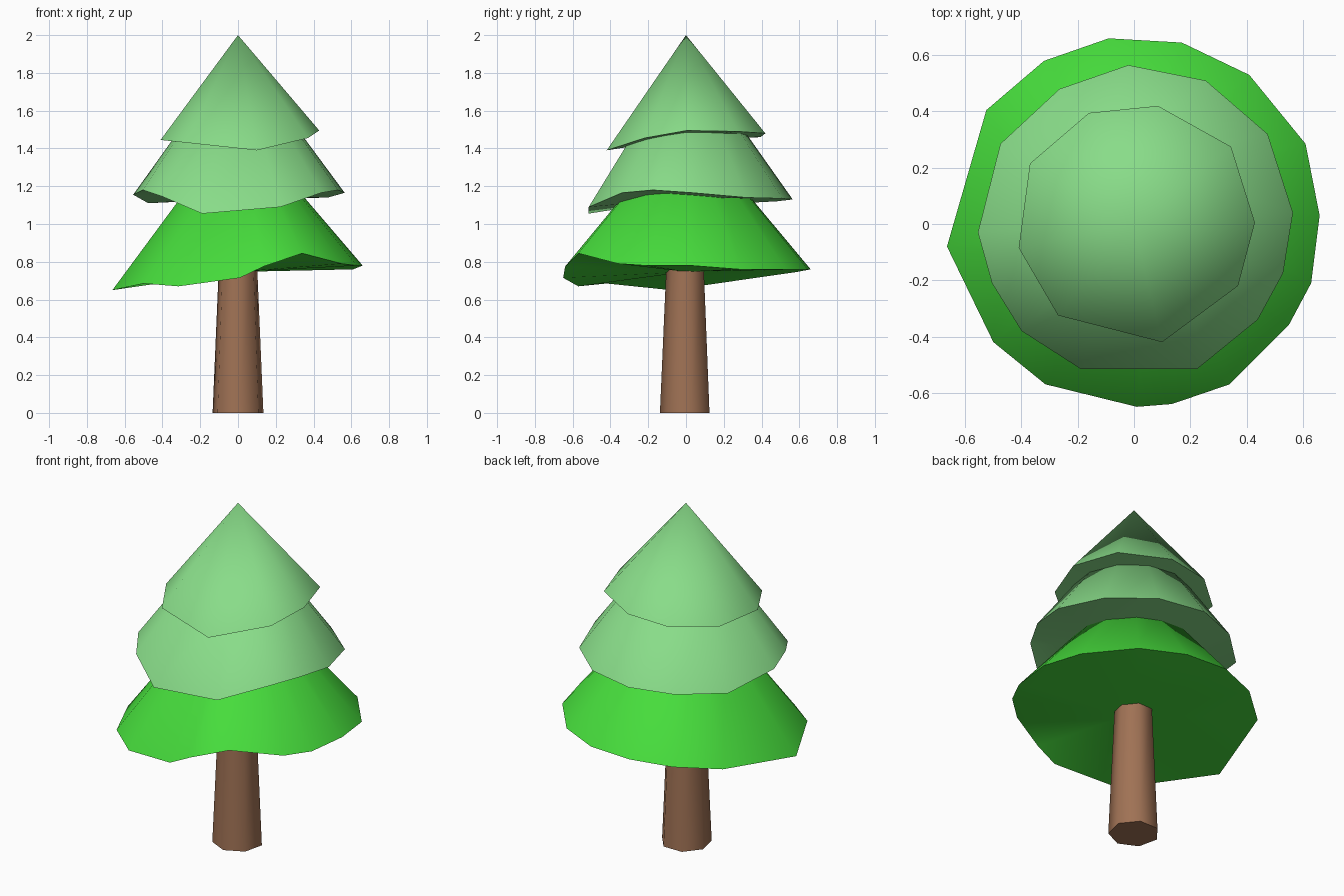
import bpy, math

if "Cube" in bpy.data.objects:
    bpy.data.objects.remove(bpy.data.objects["Cube"])


def material(name, rgb):
    m = bpy.data.materials.new(name)
    m.diffuse_color = (*rgb, 1)
    m.use_nodes = True
    m.node_tree.nodes["Principled BSDF"].inputs["Base Color"].default_value = m.diffuse_color
    return m


bright_green = material("bright_green", (0.062, 0.72, 0.045))
light_green = material("light_green", (0.25, 0.72, 0.25))
bark_brown = material("bark_brown", (0.35, 0.168, 0.09))


def finish(name, verts, faces, mat):
    mesh = bpy.data.meshes.new(name)
    mesh.from_pydata(verts, [], faces)
    mesh.materials.append(mat)
    ob = bpy.data.objects.new(name, mesh)
    bpy.context.collection.objects.link(ob)
    bpy.ops.object.select_all(action='DESELECT')
    ob.select_set(True)
    bpy.context.view_layer.objects.active = ob
    bpy.ops.object.shade_smooth_by_angle(angle=math.radians(62))


def tier(name, rim, apex, cut, mat):
    """Cone skirt from an uneven rim towards the apex, cut off where hidden (cut > 0)."""
    n = len(rim)
    verts = list(rim) + [(0, 0, sum(p[2] for p in rim) / n)]
    faces = [((i + 1) % n, i, n) for i in range(n)]          # underside
    if cut:
        verts += [(x * cut, y * cut, apex + (z - apex) * cut) for x, y, z in rim]
        t = n + 1
        faces += [(i, (i + 1) % n, t + (i + 1) % n, t + i) for i in range(n)]
        faces.append(tuple(range(t, t + n)))
    else:
        verts.append((0, 0, apex))
        faces += [(i, (i + 1) % n, n + 1) for i in range(n)]
    finish(name, verts, faces, mat)


# Foliage tiers, rims run counter-clockwise
tier("lower_foliage", [
    (0.66, 0.03, 0.78), (0.61, 0.285, 0.76), (0.41, 0.53, 0.76),
    (0.17, 0.645, 0.76), (-0.09, 0.66, 0.76), (-0.32, 0.58, 0.745),
    (-0.525, 0.405, 0.72), (-0.665, -0.08, 0.65), (-0.5, -0.42, 0.685),
    (-0.315, -0.57, 0.67), (0.01, -0.65, 0.715), (0.135, -0.64, 0.775),
    (0.34, -0.57, 0.845), (0.55, -0.36, 0.79), (0.63, -0.21, 0.78),
], 1.55, 0.35, bright_green)

tier("middle_foliage", [
    (0.565, 0.04, 1.165), (0.475, 0.32, 1.14), (0.255, 0.51, 1.135),
    (-0.02, 0.565, 1.13), (-0.265, 0.48, 1.12), (-0.475, 0.285, 1.11),
    (-0.555, -0.03, 1.155), (-0.505, -0.21, 1.18), (-0.4, -0.38, 1.145),
    (-0.19, -0.515, 1.055), (0.225, -0.515, 1.09), (0.44, -0.34, 1.165),
    (0.53, -0.175, 1.18),
], 1.93, 0.5, light_green)

tier("upper_foliage", [
    (0.43, 0.005, 1.495), (0.345, 0.275, 1.49), (0.085, 0.42, 1.48),
    (-0.16, 0.395, 1.46), (-0.37, 0.215, 1.45), (-0.41, -0.085, 1.445),
    (-0.27, -0.325, 1.43), (0.1, -0.42, 1.39), (0.37, -0.22, 1.455),
], 2.0, 0, light_green)

# Trunk: tapered seven-sided column
N = 7
ring = [(math.cos(a), math.sin(a)) for a in
        (-math.pi / 2 + 2 * math.pi * i / N for i in range(N))]
verts = [(0.138 * c, 0.138 * s, 0) for c, s in ring] + \
        [(0.103 * c, 0.103 * s, 0.8) for c, s in ring]
faces = [(i, (i + 1) % N, N + (i + 1) % N, N + i) for i in range(N)]
faces += [tuple(reversed(range(N))), tuple(range(N, 2 * N))]
finish("trunk", verts, faces, bark_brown)
